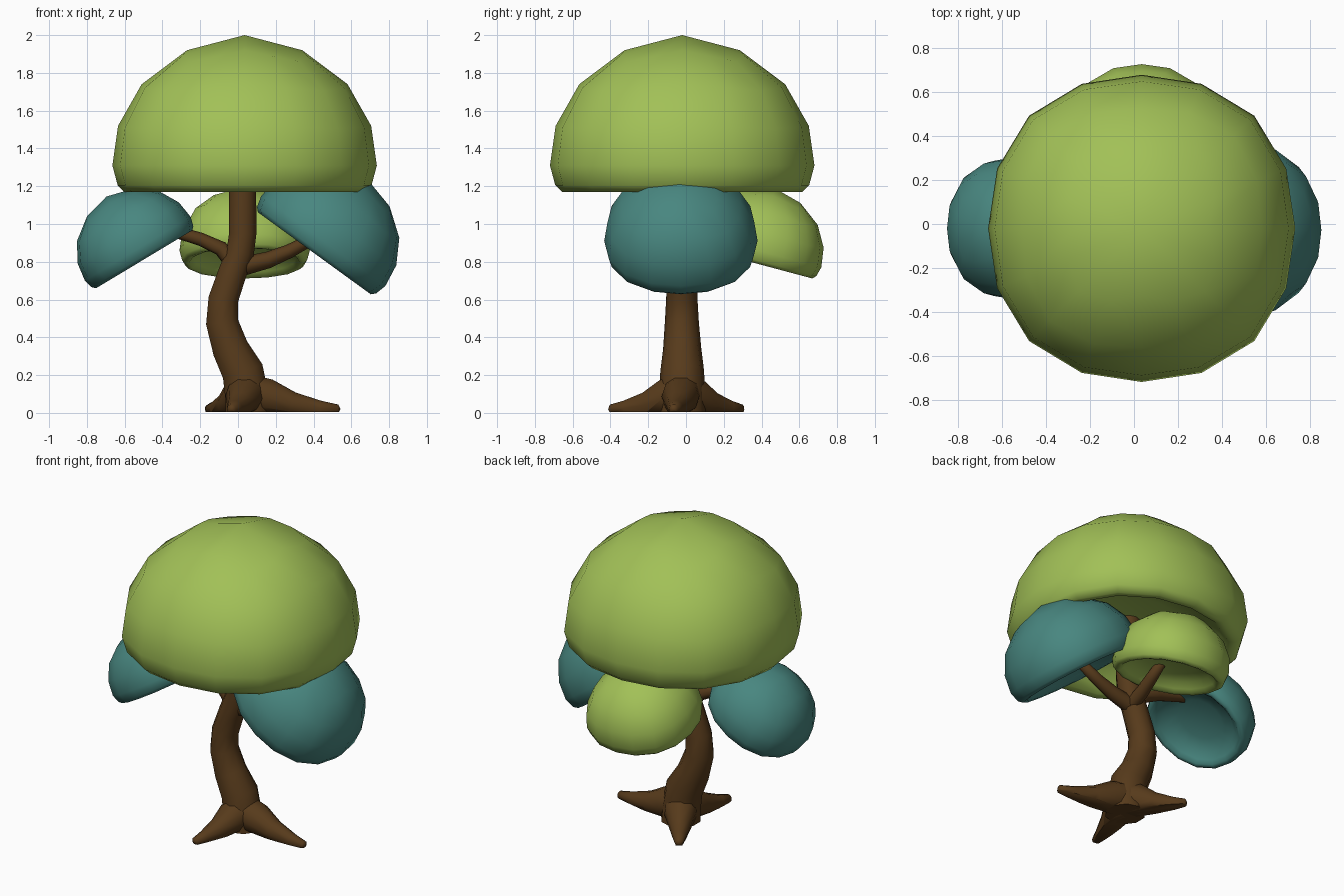
import bpy, bmesh, math
from mathutils import Vector

if "Cube" in bpy.data.objects:
    bpy.data.objects.remove(bpy.data.objects["Cube"])


def material(name, rgb):
    m = bpy.data.materials.new(name)
    m.diffuse_color = (*rgb, 1)
    m.use_nodes = True
    m.node_tree.nodes["Principled BSDF"].inputs["Base Color"].default_value = m.diffuse_color
    return m


GREEN = material("leaf_green", (0.36, 0.53, 0.095))
TEAL = material("leaf_teal", (0.065, 0.24, 0.215))
BROWN = material("bark", (0.095, 0.043, 0.011))


def finish(bm, name, mat, sharp=60):
    bmesh.ops.recalc_face_normals(bm, faces=bm.faces)
    me = bpy.data.meshes.new(name)
    bm.to_mesh(me)
    bm.free()
    for p in me.polygons:
        p.use_smooth = True
    me.set_sharp_from_angle(angle=math.radians(sharp))
    me.materials.append(mat)
    ob = bpy.data.objects.new(name, me)
    bpy.context.collection.objects.link(ob)
    return ob


def bridge(bm, a, b):
    n = len(a)
    for i in range(n):
        bm.faces.new((a[i], a[(i + 1) % n], b[(i + 1) % n], b[i]))


def fan(bm, ring, point):
    tip = bm.verts.new(point)
    for i in range(len(ring)):
        bm.faces.new((ring[i], ring[(i + 1) % len(ring)], tip))


# Rounded-square leaf cap: (radius, z) on the axes, then (radius, z) on the diagonals
CAP = [(0.305, 0.75, 0.41, 0.69), (0.545, 0.57, 0.595, 0.535), (0.67, 0.35, 0.70, 0.335),
       (0.70, 0.14, 0.726, 0.14), (0.672, 0.035, 0.695, 0.035), (0.637, 0.0, 0.655, 0.0),
       (0.595, 0.005, 0.61, 0.005), (0.55, 0.045, 0.565, 0.045),
       (0.48, 0.115, 0.49, 0.115), (0.30, 0.17, 0.31, 0.17)]


def leaf_cap(name, mat, centre, scale=1.0, tilt=(0, 0), sides=16):
    bm = bmesh.new()
    rings = []
    for r0, z0, r1, z1 in CAP:
        ring = []
        for i in range(sides):
            a = 2 * math.pi * i / sides
            g = (1 - math.cos(4 * a)) / 2
            r = r0 + (r1 - r0) * g
            ring.append(bm.verts.new((r * math.cos(a), r * math.sin(a), z0 + (z1 - z0) * g)))
        rings.append(ring)
    for a, b in zip(rings, rings[1:]):
        bridge(bm, a, b)
    fan(bm, rings[0], (0, 0, 0.83))
    fan(bm, rings[-1], (0, 0, 0.185))
    ob = finish(bm, name, mat, 80)
    ob.location = centre
    ob.scale = (scale,) * 3
    ob.rotation_euler = (math.radians(tilt[0]), math.radians(tilt[1]), 0)


# Tapered tube along (x, y, z, radius) points, cut flat at the ground
def tube(name, pts, sides=10):
    bm = bmesh.new()
    pos = [Vector(p[:3]) for p in pts]
    rings = []
    ref = Vector((0, 1, 0)) if abs((pos[-1] - pos[0]).normalized().y) < 0.7 else Vector((1, 0, 0))
    for i, p in enumerate(pos):
        d = (pos[min(i + 1, len(pos) - 1)] - pos[max(i - 1, 0)]).normalized()
        u = (ref - d * ref.dot(d)).normalized()
        v = d.cross(u)
        rings.append([bm.verts.new(p + pts[i][3] * (u * math.cos(2 * math.pi * k / sides)
                                                    + v * math.sin(2 * math.pi * k / sides)))
                      for k in range(sides)])
    for a, b in zip(rings, rings[1:]):
        bridge(bm, a, b)
    d = (pos[-1] - pos[-2]).normalized()
    fan(bm, rings[-1], pos[-1] + d * pts[-1][3] * 0.5)
    bm.faces.new(rings[0])
    cut = bmesh.ops.bisect_plane(bm, geom=bm.verts[:] + bm.edges[:] + bm.faces[:],
                                 plane_co=(0, 0, 0.004), plane_no=(0, 0, 1), clear_inner=True)
    edges = [e for e in cut["geom_cut"] if isinstance(e, bmesh.types.BMEdge) and e.is_boundary]
    if edges:
        bmesh.ops.holes_fill(bm, edges=edges, sides=0)
    return finish(bm, name, BROWN)


# Leaf caps
leaf_cap("main_canopy", GREEN, (0.035, -0.02, 1.17))
leaf_cap("left_canopy", TEAL, (-0.497, -0.02, 0.813), 0.467, (0, -31))
leaf_cap("right_canopy", TEAL, (0.404, -0.027, 0.845), 0.58, (0, 36))
leaf_cap("back_canopy", GREEN, (0.035, 0.365, 0.793), 0.493, (-15, 0))

# Curved trunk
tube("trunk", [(0.055, -0.02, -0.05, 0.125), (0.045, -0.02, 0.10, 0.12),
               (0.025, -0.02, 0.22, 0.116), (-0.04, -0.02, 0.34, 0.101),
               (-0.084, -0.022, 0.48, 0.09), (-0.078, -0.022, 0.60, 0.083),
               (-0.03, -0.022, 0.74, 0.079), (0.012, -0.022, 0.85, 0.077),
               (0.025, -0.022, 0.95, 0.076), (0.025, -0.022, 1.17, 0.075),
               (0.025, -0.022, 1.40, 0.072)])

# Branches reaching into the side caps
tube("left_branch", [(0.0, -0.02, 0.76, 0.045), (-0.09, -0.02, 0.87, 0.04),
                     (-0.20, -0.02, 0.92, 0.035), (-0.42, -0.02, 0.985, 0.03)], 8)
tube("right_branch", [(0.0, -0.02, 0.77, 0.052), (0.16, -0.02, 0.81, 0.044),
                      (0.27, -0.02, 0.855, 0.037), (0.43, -0.02, 0.94, 0.03)], 8)
tube("back_branch", [(0.01, -0.02, 0.77, 0.045), (0.02, 0.10, 0.81, 0.042),
                     (0.03, 0.20, 0.86, 0.037), (0.035, 0.30, 0.92, 0.03)], 8)

# Three spreading roots
for i, (tx, ty) in enumerate([(0.53, -0.065), (-0.035, -0.40), (-0.155, 0.295)]):
    path = []
    for t, z, r in [(0, 0.11, 0.10), (0.22, 0.085, 0.10), (0.5, 0.045, 0.068),
                    (0.8, 0.025, 0.042), (1.0, 0.02, 0.025)]:
        path.append((0.05 + (tx - 0.05) * t, -0.02 + (ty + 0.02) * t, z, r))
    tube("root_%d" % (i + 1), path)
